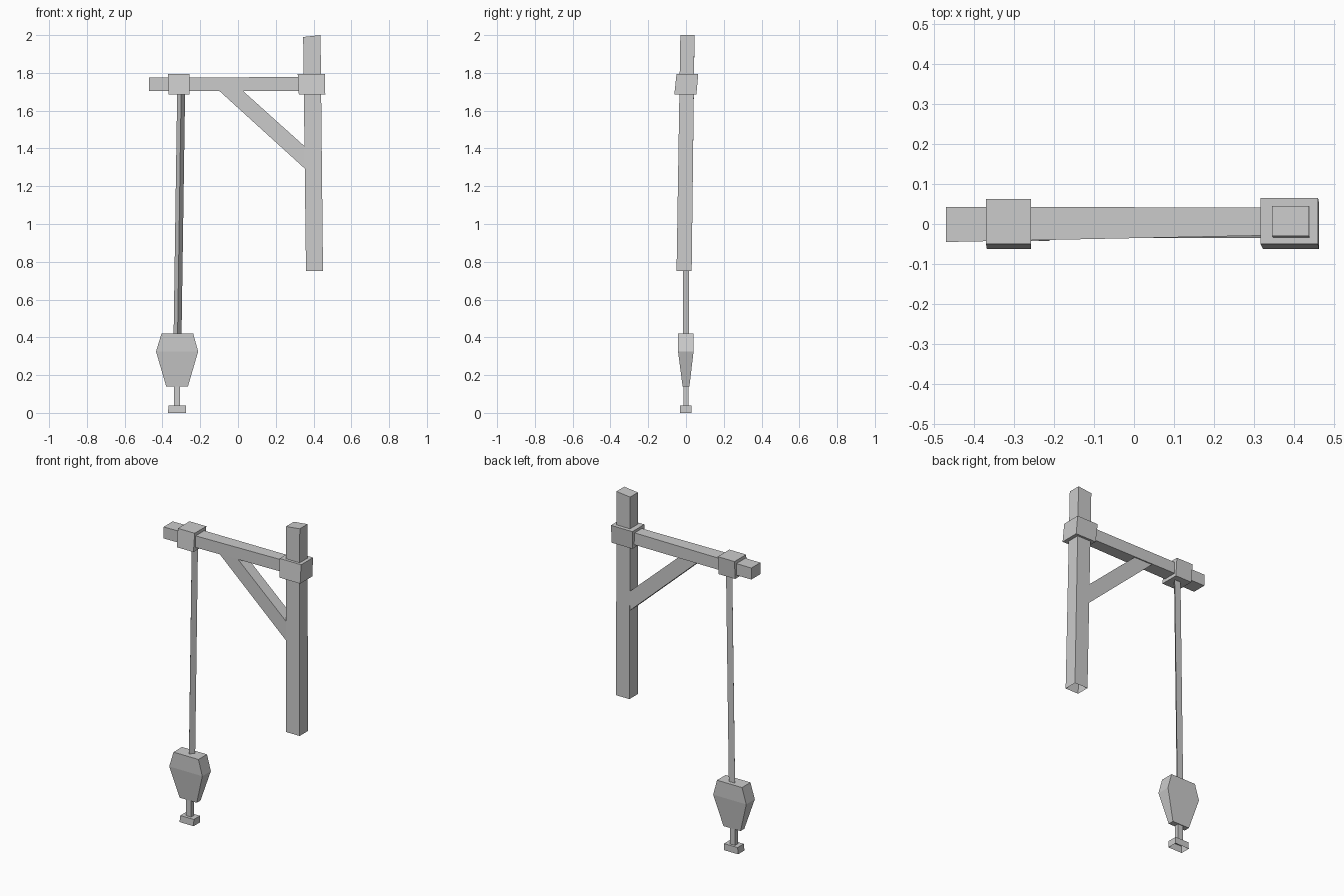
import bpy

cube = bpy.data.objects.get("Cube")
if cube:
    bpy.data.objects.remove(cube, do_unlink=True)

grey = bpy.data.materials.new("plain_grey")
grey.use_nodes = True
COLOUR = (0.6, 0.6, 0.6, 1)
grey.diffuse_color = COLOUR
grey.node_tree.nodes["Principled BSDF"].inputs["Base Color"].default_value = COLOUR


def loft(name, rings, cap_start=True, cap_end=True):
    """Skin a stack of equal-sized rings, with optional end caps."""
    n = len(rings[0])
    verts = [p for ring in rings for p in ring]
    faces = []
    for k in range(len(rings) - 1):
        a, b = k * n, (k + 1) * n
        for i in range(n):
            j = (i + 1) % n
            faces.append((a + i, a + j, b + j, b + i))
    if cap_start:
        faces.append(tuple(reversed(range(n))))
    if cap_end:
        faces.append(tuple(range(len(verts) - n, len(verts))))
    mesh = bpy.data.meshes.new(name)
    mesh.from_pydata(verts, [], faces)
    mesh.materials.append(grey)
    obj = bpy.data.objects.new(name, mesh)
    bpy.context.collection.objects.link(obj)
    return obj


def level(z, x0, x1, y0, y1):
    """Horizontal rectangle, counter-clockwise from above."""
    return [(x0, y0, z), (x1, y0, z), (x1, y1, z), (x0, y1, z)]


def upright(x, y0, y1, z0, z1):
    """Rectangle across the beam, counter-clockwise seen from +x."""
    return [(x, y0, z0), (x, y1, z0), (x, y1, z1), (x, y0, z1)]


# Leaning post, hollow at its lower end
post_top = level(1.99, 0.345, 0.437, -0.03, 0.045)
post_top = [(x, y, 2.0 if x > 0.4 else z) for x, y, z in post_top]
loft("post", [level(0.75, 0.36, 0.45, -0.05, 0.03), post_top], cap_start=False)

# Tapering cross beam
loft("beam", [upright(-0.47, -0.045, 0.043, 1.705, 1.775),
              upright(0.36, -0.028, 0.041, 1.705, 1.778)])

# Slightly skewed collars around the beam and the post
loft("post_collar", [level(1.685, 0.322, 0.462, -0.062, 0.055),
                     level(1.795, 0.316, 0.46, -0.05, 0.065)])
loft("beam_collar", [level(1.685, -0.368, -0.257, -0.062, 0.053),
                     level(1.795, -0.37, -0.257, -0.05, 0.062)])

# Diagonal brace between beam and post
brace_side = [(-0.105, 1.71), (0.365, 1.283), (0.365, 1.4), (0.02, 1.71)]
loft("brace", [[(x, y, z) for x, z in brace_side] for y in (-0.035, 0.035)])

# Three-sided hanging rope
def rope_ring(z, x):
    return [(x - 0.021, 0.015, z), (x, -0.015, z), (x + 0.021, 0.015, z)]

loft("rope", [rope_ring(0.41, -0.32), rope_ring(1.7, -0.301)])

# Faceted weight with a stem and a foot below it
loft("weight", [level(0.14, -0.38, -0.265, -0.018, 0.018),
                level(0.325, -0.434, -0.211, -0.042, 0.04),
                level(0.42, -0.405, -0.237, -0.042, 0.04)])
loft("stem", [level(0.03, -0.34, -0.306, -0.013, 0.013),
              level(0.15, -0.34, -0.306, -0.013, 0.013)])
loft("foot", [level(0.0, -0.371, -0.276, -0.033, 0.028),
              level(0.04, -0.367, -0.276, -0.031, 0.028)], cap_start=False)
